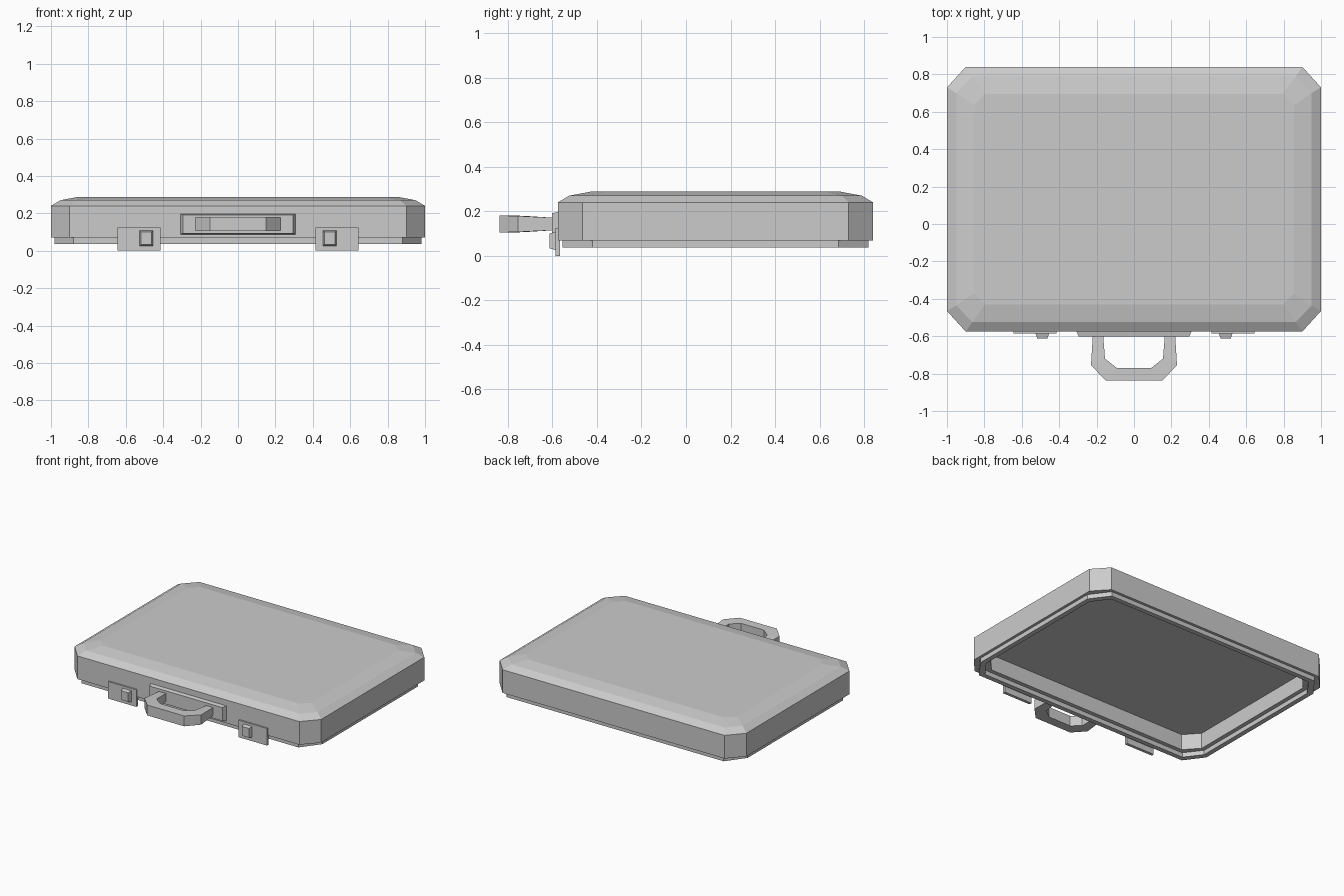
import bpy
import bmesh

cube = bpy.data.objects.get("Cube")
if cube:
    bpy.data.objects.remove(cube, do_unlink=True)

# One grey for the whole case
grey = bpy.data.materials.new("light grey")
grey.use_nodes = True
grey.diffuse_color = (0.6, 0.6, 0.6, 1)
grey.node_tree.nodes["Principled BSDF"].inputs["Base Color"].default_value = grey.diffuse_color

FRONT, BACK = -0.575, 0.84


def octagon(inset, cx, cy, z):
    """Chamfered rectangle, inset from the case outline."""
    x, y0, y1 = 1 - inset, FRONT + inset, BACK - inset
    return [(x - cx, y0, z), (x, y0 + cy, z), (x, y1 - cy, z), (x - cx, y1, z),
            (cx - x, y1, z), (-x, y1 - cy, z), (-x, y0 + cy, z), (cx - x, y0, z)]


def rect_xz(cx, cz, w, h, y):
    """Upright rectangle facing the front."""
    return [(cx + sx * w / 2, y, cz + sz * h / 2)
            for sx, sz in ((-1, -1), (1, -1), (1, 1), (-1, 1))]


def loft(name, rings, cap=True, loop=False):
    """Skin a list of rings, with end caps or closed into a loop."""
    bm = bmesh.new()
    rows = [[bm.verts.new(p) for p in ring] for ring in rings]
    pairs = list(zip(rows, rows[1:]))
    if loop:
        pairs.append((rows[-1], rows[0]))
    for a, b in pairs:
        n = len(a)
        for i in range(n):
            j = (i + 1) % n
            bm.faces.new((a[i], a[j], b[j], b[i]))
    if cap:
        bm.faces.new(rows[0][::-1])
        bm.faces.new(rows[-1])
    bmesh.ops.recalc_face_normals(bm, faces=bm.faces)
    mesh = bpy.data.meshes.new(name)
    bm.to_mesh(mesh)
    bm.free()
    mesh.materials.append(grey)
    obj = bpy.data.objects.new(name, mesh)
    bpy.context.collection.objects.link(obj)
    return obj


# Hollow lid: inner ceiling, inner wall, lower ledge, outer wall, domed top
loft("lid_shell", [
    octagon(0.085, 0.09, 0.10, 0.185),
    octagon(0.085, 0.09, 0.10, 0.07),
    octagon(0.0, 0.10, 0.11, 0.07),
    octagon(0.0, 0.10, 0.11, 0.24),
    octagon(0.05, 0.085, 0.09, 0.27),
    octagon(0.145, 0.06, 0.06, 0.288),
])

# Thin rim below the lid
loft("lower_rim", [
    octagon(0.02, 0.10, 0.135, 0.075),
    octagon(0.02, 0.10, 0.135, 0.037),
    octagon(0.055, 0.09, 0.12, 0.037),
    octagon(0.055, 0.09, 0.12, 0.075),
], cap=False, loop=True)

# Latches
for side, sx in (("left", 1), ("right", -1)):
    loft(side + "_latch_plate", [
        rect_xz(sx * 0.53, 0.0625, 0.23, 0.125, -0.565),
        rect_xz(sx * 0.53, 0.0625, 0.23, 0.125, -0.586),
    ])
    loft(side + "_latch_button", [
        rect_xz(sx * 0.49, 0.067, 0.075, 0.085, -0.58),
        rect_xz(sx * 0.49, 0.067, 0.055, 0.067, -0.612),
    ])

# Handle mounting plate with sloped edges
loft("handle_plate", [
    rect_xz(0, 0.142, 0.62, 0.112, -0.57),
    rect_xz(0, 0.142, 0.59, 0.098, -0.602),
])

# Handle: outer point, inner point, half height at each station
half = [((0.22, -0.595), (0.165, -0.595), 0.028),
        ((0.23, -0.755), (0.155, -0.72), 0.036),
        ((0.15, -0.838), (0.092, -0.77), 0.038)]
stations = [(1, s) for s in half] + [(-1, s) for s in half[::-1]]
loft("handle", [
    [(sx * o[0], o[1], 0.143 - h), (sx * o[0], o[1], 0.143 + h),
     (sx * i[0], i[1], 0.143 + h), (sx * i[0], i[1], 0.143 - h)]
    for sx, (o, i, h) in stations])
